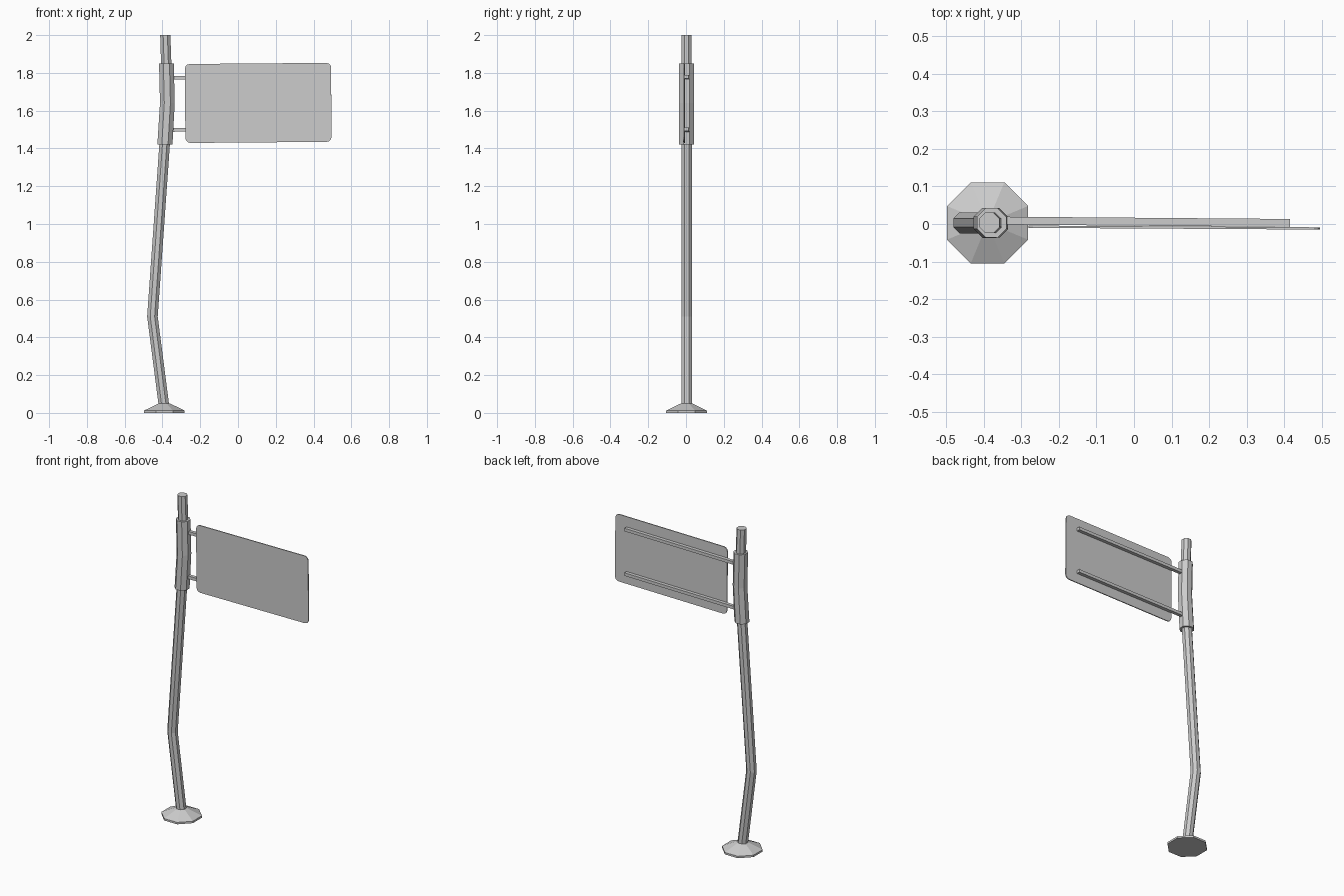
import bpy, bmesh, math
from mathutils import Matrix, Vector

if "Cube" in bpy.data.objects:
    bpy.data.objects.remove(bpy.data.objects["Cube"])

CY = 0.003  # pole axis offset in y


def finish(name, bm):
    bmesh.ops.recalc_face_normals(bm, faces=bm.faces)
    me = bpy.data.meshes.new(name)
    bm.to_mesh(me)
    bm.free()
    ob = bpy.data.objects.new(name, me)
    bpy.context.collection.objects.link(ob)
    return ob


def octagon_loft(name, stations):
    """Loft octagon rings; each station is (x, z, apothem)."""
    bm = bmesh.new()
    rings = []
    for x, z, ap in stations:
        r = ap / math.cos(math.pi / 8)
        angles = [math.pi / 8 + i * math.pi / 4 for i in range(8)]
        rings.append([bm.verts.new((x + r * math.cos(a), CY + r * math.sin(a), z)) for a in angles])
    for lo, hi in zip(rings, rings[1:]):
        for i in range(8):
            j = (i + 1) % 8
            bm.faces.new((lo[i], lo[j], hi[j], hi[i]))
    bm.faces.new(rings[0][::-1])
    bm.faces.new(rings[-1])
    return finish(name, bm)


# Foot plate: short rim, then a cone up to the pole
octagon_loft("base", [(-0.39, 0, 0.108), (-0.39, 0.012, 0.108), (-0.39, 0.05, 0.03)])

# Bent pole
octagon_loft("pole", [(-0.391, 0.03, 0.028), (-0.453, 0.51, 0.028),
                      (-0.373, 1.64, 0.028), (-0.385, 2.0, 0.027)])

# Sleeve clamped around the upper bend
octagon_loft("sleeve", [(-0.387, 1.42, 0.04), (-0.374, 1.64, 0.039), (-0.379, 1.85, 0.039)])

# Two square arms behind the board, swung slightly forward at the far end
for name, z in (("upper_arm", 1.777), ("lower_arm", 1.5)):
    bm = bmesh.new()
    bmesh.ops.create_cube(bm, size=1, matrix=Matrix.Translation((0.02, 0.006, z))
                          @ Matrix.Rotation(-0.008, 4, 'Z') @ Matrix.Rotation(-0.006, 4, 'Y')
                          @ Matrix.Diagonal((0.79, 0.021, 0.019, 1)))
    finish(name, bm)

# Thin sign board with rounded corners
W, H, R, T = 0.387, 0.209, 0.026, 0.006
bm = bmesh.new()
outline = []
for k, (sx, sz) in enumerate(((1, 1), (-1, 1), (-1, -1), (1, -1))):
    for i in range(4):
        a = (k + i / 3) * math.pi / 2
        outline.append(bm.verts.new((sx * (W - R) + R * math.cos(a), -T / 2,
                                     sz * (H - R) + R * math.sin(a))))
face = bm.faces.new(outline)
ext = bmesh.ops.extrude_face_region(bm, geom=[face])
bmesh.ops.translate(bm, vec=Vector((0, T, 0)),
                    verts=[g for g in ext["geom"] if isinstance(g, bmesh.types.BMVert)])
bmesh.ops.transform(bm, verts=bm.verts, matrix=Matrix.Translation((0.107, -0.0095, 1.641))
                    @ Matrix.Rotation(-0.006, 4, 'Z') @ Matrix.Rotation(-0.008, 4, 'Y'))
finish("sign_board", bm)
